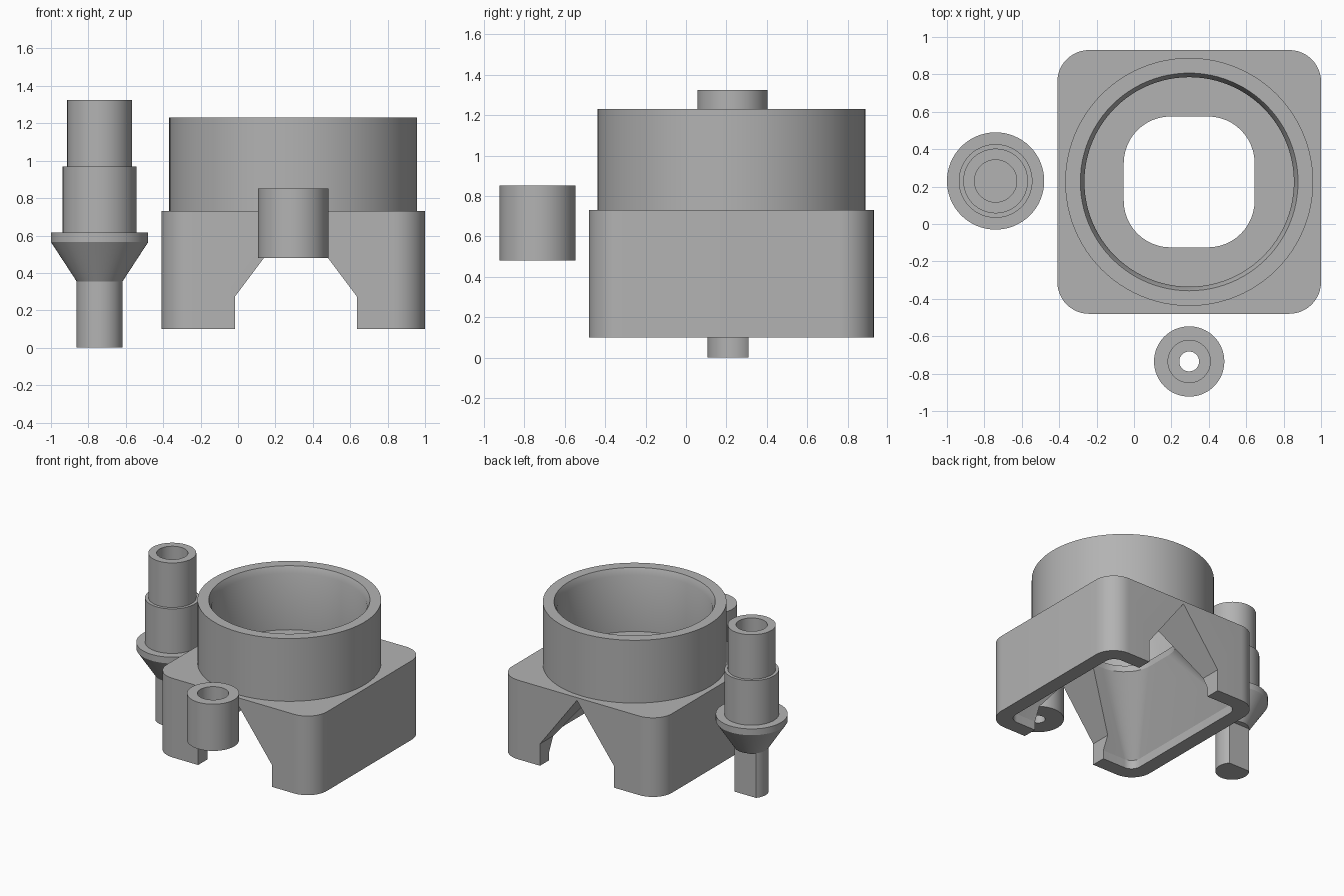
import bpy, bmesh, math

if "Cube" in bpy.data.objects:
    bpy.data.objects.remove(bpy.data.objects["Cube"])

CX, CY = 0.295, 0.225          # centre of the housing

grey = bpy.data.materials.new("plain_grey")
grey.diffuse_color = (0.45, 0.45, 0.45, 1)
grey.use_nodes = True
grey.node_tree.nodes["Principled BSDF"].inputs["Base Color"].default_value = grey.diffuse_color


def make_object(name, bm):
    bmesh.ops.remove_doubles(bm, verts=bm.verts, dist=1e-5)
    bmesh.ops.recalc_face_normals(bm, faces=bm.faces)
    mesh = bpy.data.meshes.new(name)
    bm.to_mesh(mesh)
    bm.free()
    mesh.materials.append(grey)
    obj = bpy.data.objects.new(name, mesh)
    bpy.context.collection.objects.link(obj)
    return obj


def skin(bm, loops, closed):
    """Join equal-length point loops with quads; cap the ends if not closed."""
    rows = [[bm.verts.new(p) for p in loop] for loop in loops]
    n = len(rows[0])
    for k in range(len(rows) if closed else len(rows) - 1):
        a, b = rows[k], rows[(k + 1) % len(rows)]
        for i in range(n):
            j = (i + 1) % n
            bm.faces.new((a[i], a[j], b[j], b[i]))
    if not closed:
        bm.faces.new(rows[0][::-1])
        bm.faces.new(rows[-1])


def lathe(name, profile, x, y, segments):
    """Turn a closed (radius, z) outline around a vertical axis."""
    angles = [2 * math.pi * i / segments for i in range(segments)]
    loops = [[(x + r * math.cos(a), y + r * math.sin(a), z) for a in angles]
             for r, z in profile]
    bm = bmesh.new()
    skin(bm, loops, True)
    bmesh.ops.remove_doubles(bm, verts=bm.verts, dist=1e-5)
    bmesh.ops.dissolve_degenerate(bm, edges=bm.edges, dist=1e-6)
    return make_object(name, bm)


def rounded_square(half, radius, z, steps=12):
    points = []
    for q, (sx, sy) in enumerate([(1, 1), (-1, 1), (-1, -1), (1, -1)]):
        for i in range(steps + 1):
            a = math.pi / 2 * (q + i / steps)
            points.append((CX + sx * (half - radius) + radius * math.cos(a),
                           CY + sy * (half - radius) + radius * math.sin(a), z))
    return points


def loft(name, sections):
    bm = bmesh.new()
    skin(bm, [rounded_square(*s) for s in sections], False)
    return make_object(name, bm)


def prism(name, outline, y0, y1):
    """Extrude an (x, z) outline along y."""
    bm = bmesh.new()
    skin(bm, [[(x, y, z) for x, z in outline] for y in (y0, y1)], False)
    return make_object(name, bm)


def boolean(target, tool, operation):
    tool.hide_render = True
    mod = target.modifiers.new(operation.lower(), 'BOOLEAN')
    mod.operation, mod.solver, mod.object = operation, 'EXACT', tool
    bpy.context.view_layer.objects.active = target
    bpy.ops.object.modifier_apply(modifier=mod.name)
    bpy.data.objects.remove(tool)


# Housing: rounded block with a round collar on top
housing = loft("housing", [(0.705, 0.17, 0.10), (0.705, 0.17, 0.73)])
collar = lathe("collar", [(0.663, 0.72), (0.663, 1.23), (0.582, 1.23),
                          (0.56, 1.18), (0.56, 0.72)], CX, CY, 96)
boolean(housing, collar, 'UNION')

# Funnel-shaped cavity opening into the collar
funnel = loft("funnel_cutter", [(0.59, 0.08, 0.0), (0.59, 0.08, 0.17),
                                (0.35, 0.25, 0.68), (0.35, 0.25, 0.95)])
boolean(housing, funnel, 'DIFFERENCE')

# Gabled notch through the front and back walls
notch = prism("notch_cutter", [(-0.015, 0.0), (0.635, 0.0), (0.635, 0.275),
                               (0.31, 0.708), (-0.015, 0.275)], -0.7, 1.2)
boolean(housing, notch, 'DIFFERENCE')

# Stepped pin with a flange, a shallow socket and a flat on its shaft
PX, PY = -0.74, 0.23
pin = lathe("stepped_pin", [(0, 0), (0.123, 0), (0.123, 0.355), (0.26, 0.565),
                            (0.26, 0.615), (0.197, 0.615), (0.197, 0.97),
                            (0.173, 0.97), (0.173, 1.325), (0.113, 1.325),
                            (0.113, 1.215), (0, 1.215)], PX, PY, 64)
flat = prism("flat_cutter", [(-1.1, -0.1), (-0.4, -0.1), (-0.4, 0.355),
                             (-1.1, 0.355)], 0.31, 0.6)
boolean(pin, flat, 'DIFFERENCE')

# Small bushing with a counterbore and a through hole
bushing = lathe("bushing", [(0.053, 0.48), (0.188, 0.48), (0.188, 0.852),
                            (0.113, 0.852), (0.113, 0.58), (0.053, 0.58)],
                CX, -0.735, 64)

# Smooth the round walls, keep the edges sharp
for obj in (housing, pin, bushing):
    bpy.ops.object.select_all(action='DESELECT')
    obj.select_set(True)
    bpy.context.view_layer.objects.active = obj
    bpy.ops.object.shade_smooth_by_angle(angle=math.radians(25))
